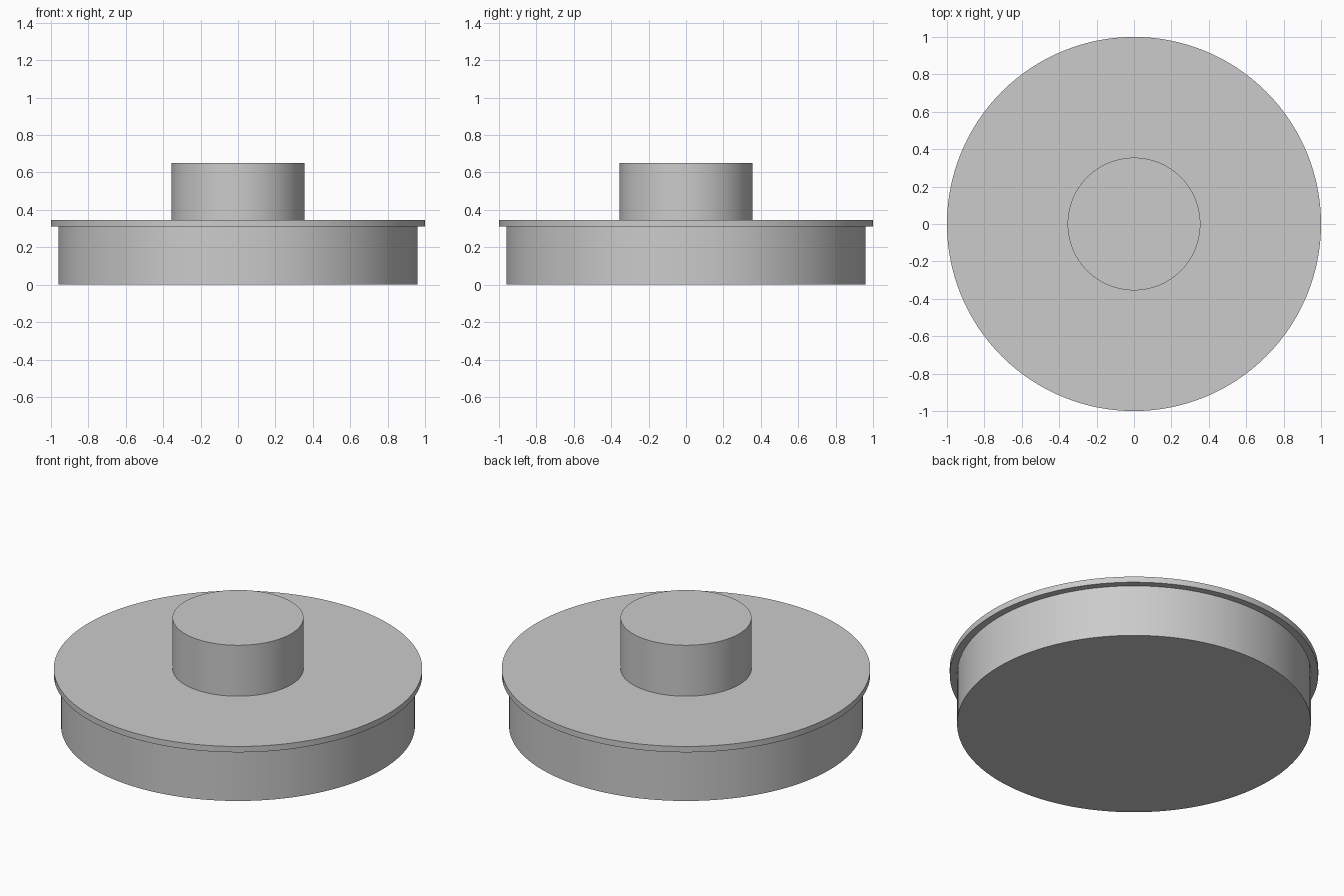
import bpy
import math

cube = bpy.data.objects.get("Cube")
if cube:
    bpy.data.objects.remove(cube, do_unlink=True)

# Single plain grey
GREY = (0.6, 0.6, 0.6, 1.0)
grey = bpy.data.materials.new("plain_grey")
grey.use_nodes = True
grey.diffuse_color = GREY
grey.node_tree.nodes["Principled BSDF"].inputs["Base Color"].default_value = GREY


def disc(name, radius, bottom, top):
    """Upright cylinder between two heights, with sharp rims."""
    bpy.ops.mesh.primitive_cylinder_add(
        vertices=128, radius=radius, depth=top - bottom,
        location=(0, 0, (bottom + top) / 2))
    obj = bpy.context.object
    obj.name = name
    obj.data.materials.append(grey)
    bpy.ops.object.shade_smooth_by_angle(angle=math.radians(30))
    return obj


# Plug body, overhanging flange and central knob, stacked
disc("plug_body", 0.96, 0.0, 0.31)
disc("flange", 1.0, 0.31, 0.345)
disc("knob", 0.355, 0.345, 0.65)
